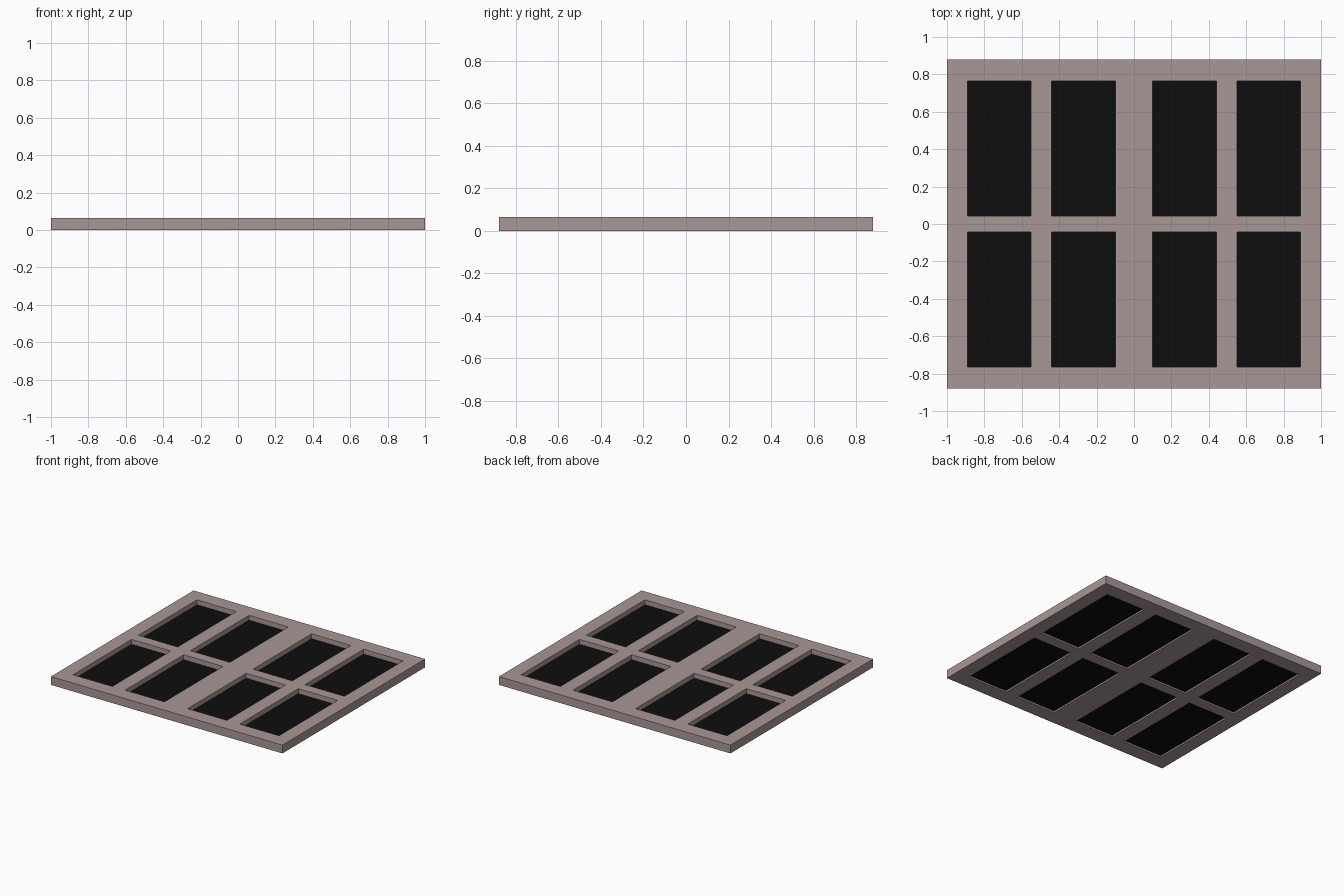
import bpy, bmesh

if "Cube" in bpy.data.objects:
    bpy.data.objects.remove(bpy.data.objects["Cube"])

H = 0.065
XS = [-1, -0.89, -0.55, -0.44, -0.10, 0.10, 0.44, 0.55, 0.89, 1]
YS = [-0.88, -0.765, -0.042, 0.042, 0.765, 0.88]
PANE_Z, PANE_T = 0.012, 0.015


def material(name, color):
    m = bpy.data.materials.new(name)
    m.diffuse_color = color
    m.use_nodes = True
    m.node_tree.nodes["Principled BSDF"].inputs["Base Color"].default_value = m.diffuse_color
    return m


def add_object(name, bm, mat):
    mesh = bpy.data.meshes.new(name)
    bm.to_mesh(mesh)
    bm.free()
    mesh.materials.append(mat)
    obj = bpy.data.objects.new(name, mesh)
    bpy.context.collection.objects.link(obj)
    return obj


def is_opening(i, j):
    return i % 2 == 1 and j % 2 == 1


frame_mat = material("frame_paint", (0.40, 0.31, 0.31, 1))
pane_mat = material("dark_glass", (0.004, 0.004, 0.004, 1))

# Window frame: flat grid with openings left out, extruded upward
bm = bmesh.new()
verts = [[bm.verts.new((x, y, 0)) for y in YS] for x in XS]
for i in range(len(XS) - 1):
    for j in range(len(YS) - 1):
        if not is_opening(i, j):
            bm.faces.new((verts[i][j], verts[i + 1][j],
                          verts[i + 1][j + 1], verts[i][j + 1]))
ext = bmesh.ops.extrude_face_region(bm, geom=bm.faces[:], use_keep_orig=True)
top = [g for g in ext["geom"] if isinstance(g, bmesh.types.BMVert)]
bmesh.ops.translate(bm, vec=(0, 0, H), verts=top)
bmesh.ops.recalc_face_normals(bm, faces=bm.faces[:])
add_object("window_frame", bm, frame_mat)

# Dark panes set low inside each opening
for i in range(1, len(XS) - 1, 2):
    for j in range(1, len(YS) - 1, 2):
        x0, x1, y0, y1 = XS[i], XS[i + 1], YS[j], YS[j + 1]
        bm = bmesh.new()
        bmesh.ops.create_cube(bm, size=1)
        bmesh.ops.scale(bm, vec=(x1 - x0, y1 - y0, PANE_T), verts=bm.verts[:])
        pane = add_object(f"pane_{i // 2 + 1}_{j // 2 + 1}", bm, pane_mat)
        pane.location = ((x0 + x1) / 2, (y0 + y1) / 2, PANE_Z + PANE_T / 2)
